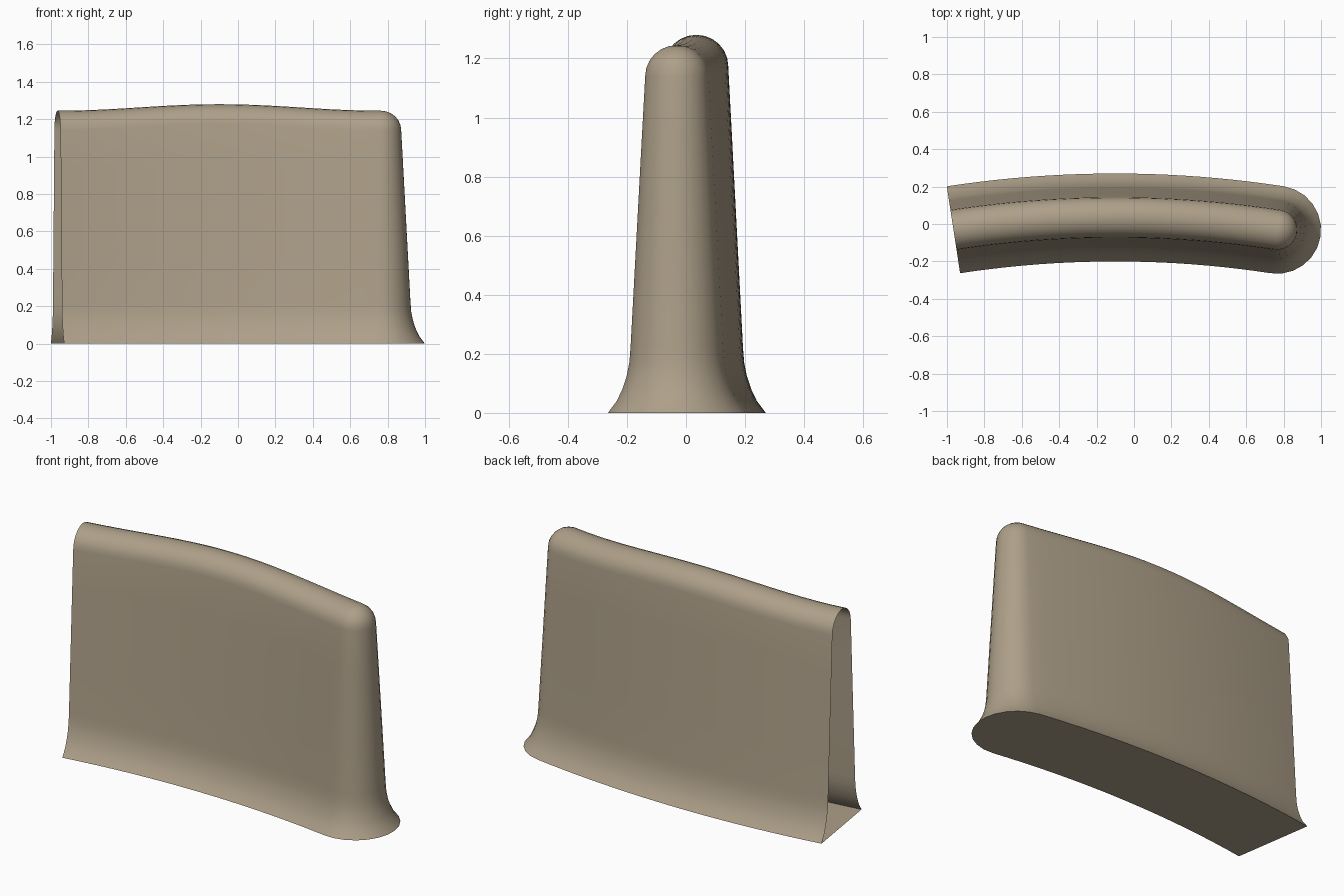
import bpy, bmesh, math

if "Cube" in bpy.data.objects:
    bpy.data.objects.remove(bpy.data.objects["Cube"])

R = 5.72                      # radius of the plan curve
HALF = math.radians(8.7)      # half sweep of the plan curve
CX, CY = -0.1, 0.035 - R      # centre of the plan curve
N_ARC, N_CAP = 20, 12

# half-width / height section: flared foot, tapering wall, round top
profile = [(0.235, 0), (0.229, 0.008), (0.205, 0.04), (0.186, 0.08), (0.171, 0.125),
           (0.162, 0.17), (0.158, 0.22), (0.145, 0.46), (0.132, 0.70),
           (0.119, 0.94), (0.108, 1.14)]
profile += [(0.108 * math.cos(a), 1.14 + 0.105 * math.sin(a))
            for a in (math.radians(d) for d in (15, 30, 45, 60, 75))]
profile.append((0.0, 1.245))

# stations: (path angle, outward direction angle) back side, round end, front side
sweep = [-HALF + 2 * HALF * i / N_ARC for i in range(N_ARC + 1)]
stations = [(t, math.pi / 2 - t) for t in sweep]
stations += [(HALF, math.pi / 2 - HALF - math.pi * k / N_CAP) for k in range(1, N_CAP)]
stations += [(t, -math.pi / 2 - t) for t in reversed(sweep)]


def place(t, d, w, z):
    bump = 0.035 * math.cos(math.pi / 2 * t / HALF) ** 2   # gentle crown
    lift = bump * min(1, max(0, (z - 0.2) / 0.94))
    return (CX + R * math.sin(t) + w * math.cos(d),
            CY + R * math.cos(t) + w * math.sin(d), z + lift)


# shell, open at the left end
bm = bmesh.new()
rings = [[bm.verts.new(place(t, d, w, z)) for t, d in stations] for w, z in profile]
for lo, hi in zip(rings, rings[1:]):
    for i in range(len(stations) - 1):
        bm.faces.new((lo[i + 1], lo[i], hi[i], hi[i + 1]))

# underside
base = rings[0]
for i in range(N_ARC):
    bm.faces.new((base[i], base[i + 1], base[-2 - i], base[-1 - i]))
bm.faces.new(base[N_ARC:len(base) - N_ARC])

bmesh.ops.remove_doubles(bm, verts=bm.verts, dist=1e-5)
bmesh.ops.recalc_face_normals(bm, faces=bm.faces)
mesh = bpy.data.meshes.new("curved_panel")
bm.to_mesh(mesh)
bm.free()

panel = bpy.data.objects.new("curved_panel", mesh)
bpy.context.collection.objects.link(panel)
mat = bpy.data.materials.new("tan")
mat.diffuse_color = (0.42, 0.35, 0.25, 1)
mat.use_nodes = True
mat.node_tree.nodes["Principled BSDF"].inputs["Base Color"].default_value = mat.diffuse_color
mesh.materials.append(mat)
bpy.context.view_layer.objects.active = panel
panel.select_set(True)
bpy.ops.object.shade_smooth_by_angle(angle=math.radians(45))
